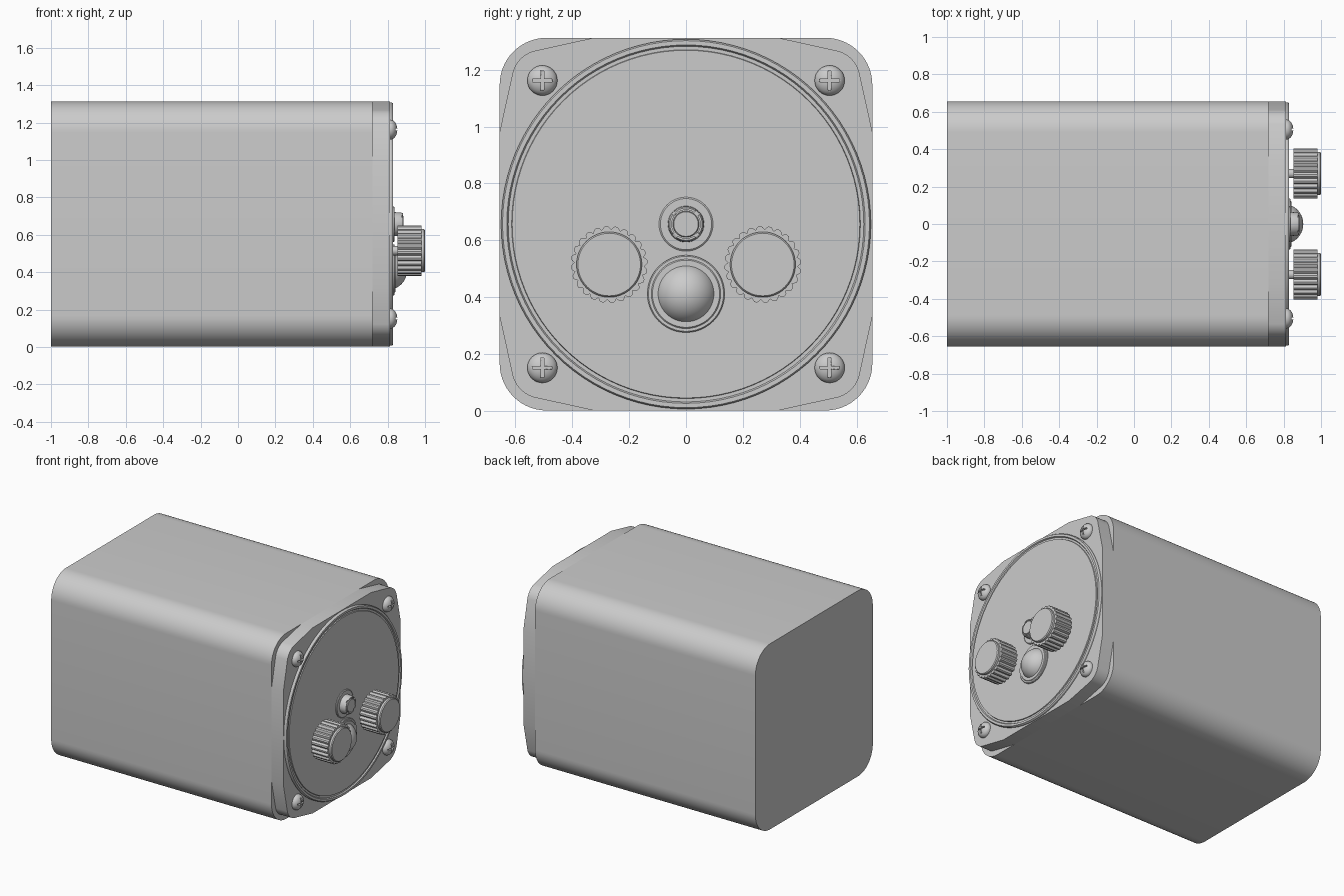
import bpy, bmesh, math
from math import cos, sin, pi, radians

if "Cube" in bpy.data.objects:
    bpy.data.objects.remove(bpy.data.objects["Cube"])

CZ = 0.657   # height of the box axis
H = 0.655    # half width of the box


def finish(bm, name, angle=30):
    bmesh.ops.remove_doubles(bm, verts=bm.verts, dist=1e-5)
    bmesh.ops.recalc_face_normals(bm, faces=bm.faces)
    me = bpy.data.meshes.new(name)
    bm.to_mesh(me)
    bm.free()
    ob = bpy.data.objects.new(name, me)
    bpy.context.collection.objects.link(ob)
    bpy.ops.object.select_all(action='DESELECT')
    ob.select_set(True)
    bpy.context.view_layer.objects.active = ob
    bpy.ops.object.shade_smooth_by_angle(angle=radians(angle))
    return ob


def prism(name, outline, x0, x1, y=0, z=CZ):
    """Extrude a (y, z) outline along x."""
    bm = bmesh.new()
    a = [bm.verts.new((x0, y + p, z + q)) for p, q in outline]
    b = [bm.verts.new((x1, y + p, z + q)) for p, q in outline]
    n = len(a)
    bm.faces.new(a)
    bm.faces.new(b)
    for i in range(n):
        j = (i + 1) % n
        bm.faces.new((a[i], a[j], b[j], b[i]))
    return finish(bm, name)


def lathe(name, profile, y=0, z=CZ, seg=48):
    """Spin an (x, radius) profile, starting and ending on the axis, about x."""
    bm = bmesh.new()
    vs = [bm.verts.new((x, y, z + r)) for x, r in profile]
    es = [bm.edges.new(e) for e in zip(vs, vs[1:])]
    bmesh.ops.spin(bm, geom=vs + es, cent=(0, y, z), axis=(1, 0, 0),
                   angle=2 * pi, steps=seg, use_merge=True)
    bmesh.ops.remove_doubles(bm, verts=bm.verts, dist=1e-5)
    bmesh.ops.dissolve_degenerate(bm, dist=1e-6, edges=bm.edges)
    return finish(bm, name)


def cut(ob, cutter):
    m = ob.modifiers.new("cut", 'BOOLEAN')
    m.operation = 'DIFFERENCE'
    m.solver = 'EXACT'
    m.object = cutter
    bpy.ops.object.select_all(action='DESELECT')
    ob.select_set(True)
    bpy.context.view_layer.objects.active = ob
    bpy.ops.object.modifier_apply(modifier=m.name)
    bpy.data.objects.remove(cutter)


def quadrants(corner):
    """Repeat a corner outline (first quadrant) by quarter turns."""
    out = []
    for k in range(4):
        c, s = round(cos(k * pi / 2)), round(sin(k * pi / 2))
        out += [(p * c - q * s, p * s + q * c) for p, q in corner]
    return out


def arc(cx, cy, r, a0, a1, n):
    return [(cx + r * cos(radians(a0 + (a1 - a0) * i / n)),
             cy + r * sin(radians(a0 + (a1 - a0) * i / n))) for i in range(n + 1)]


def cross(w, l):
    return quadrants([(l, -w), (l, w), (w, w)])


# Long rounded box
R = 0.165
prism("housing", quadrants(arc(H - R, H - R, R, 0, 90, 14)), -1, 0.72)

# Front flange, narrowing around the four screw corners
corner = [(H, 0.325)] + arc(0.505, 0.505, 0.108, 16, 74, 10) + [(0.325, H)]
prism("front_flange", quadrants(corner), 0.72, 0.812)

# Round face plate with raised rim
lathe("face_plate", [(0.80, 0), (0.80, 0.65), (0.822, 0.65), (0.83, 0.645),
                     (0.83, 0.63), (0.822, 0.625), (0.822, 0.613),
                     (0.828, 0.611), (0.828, 0)], seg=96)

# Cross-head corner screws
for i in range(4):
    y = 0.505 * (1 if i % 2 else -1)
    z = CZ + 0.505 * (1 if i < 2 else -1)
    dome = [(0.815 + 0.037 * sin(radians(t)), 0.053 * cos(radians(t)))
            for t in range(0, 90, 10)]
    screw = lathe("corner_screw", [(0.80, 0), (0.80, 0.053)] + dome + [(0.852, 0)],
                  y, z, 32)
    cut(screw, prism("slot_cutter", cross(0.005, 0.034), 0.836, 0.9, y, z))

# Fluted knobs on short shafts
KZ = 0.515
for y in (-0.27, 0.27):
    lathe("knob_shaft", [(0.82, 0), (0.82, 0.025), (0.86, 0.025), (0.86, 0)], y, KZ, 24)
    teeth = 24
    outline = []
    for i in range(teeth):
        for f, r in ((0, 0.131), (0.16, 0.135), (0.44, 0.135), (0.6, 0.131), (0.8, 0.123)):
            a = 2 * pi * (i + f) / teeth
            outline.append((r * cos(a), r * sin(a)))
    prism("knob_grip", outline, 0.853, 0.98, y, KZ)
    lathe("knob_cap", [(0.97, 0), (0.97, 0.115), (0.994, 0.115), (1.0, 0.11), (1.0, 0)],
          y, KZ)

# Domed lamp in a stepped collar
LZ = 0.412
lathe("lamp_collar", [(0.82, 0), (0.82, 0.136), (0.834, 0.136), (0.838, 0.132),
                      (0.838, 0.122), (0.842, 0.118), (0.842, 0)], 0, LZ)
ball = [(0.797 + 0.108 * sin(radians(t)), 0.108 * cos(radians(t)))
        for t in range(15, 90, 5)]
lathe("lamp_dome", [(0.825, 0)] + ball + [(0.905, 0)], 0, LZ)

# Push button with notched rim on a washer
lathe("button_washer", [(0.82, 0), (0.82, 0.095), (0.833, 0.095), (0.837, 0.09),
                        (0.837, 0)])
button = lathe("button", [(0.83, 0), (0.83, 0.064), (0.872, 0.062), (0.883, 0.057),
                          (0.883, 0.05), (0.875, 0.05), (0.875, 0)])
d = cos(pi / 4)
notch = [((p - q) * d, (p + q) * d) for p, q in cross(0.009, 0.08)]
cut(button, prism("notch_cutter", notch, 0.8765, 0.95))
lathe("button_core", [(0.84, 0), (0.84, 0.046), (0.882, 0.046), (0.885, 0.043),
                      (0.885, 0)])
